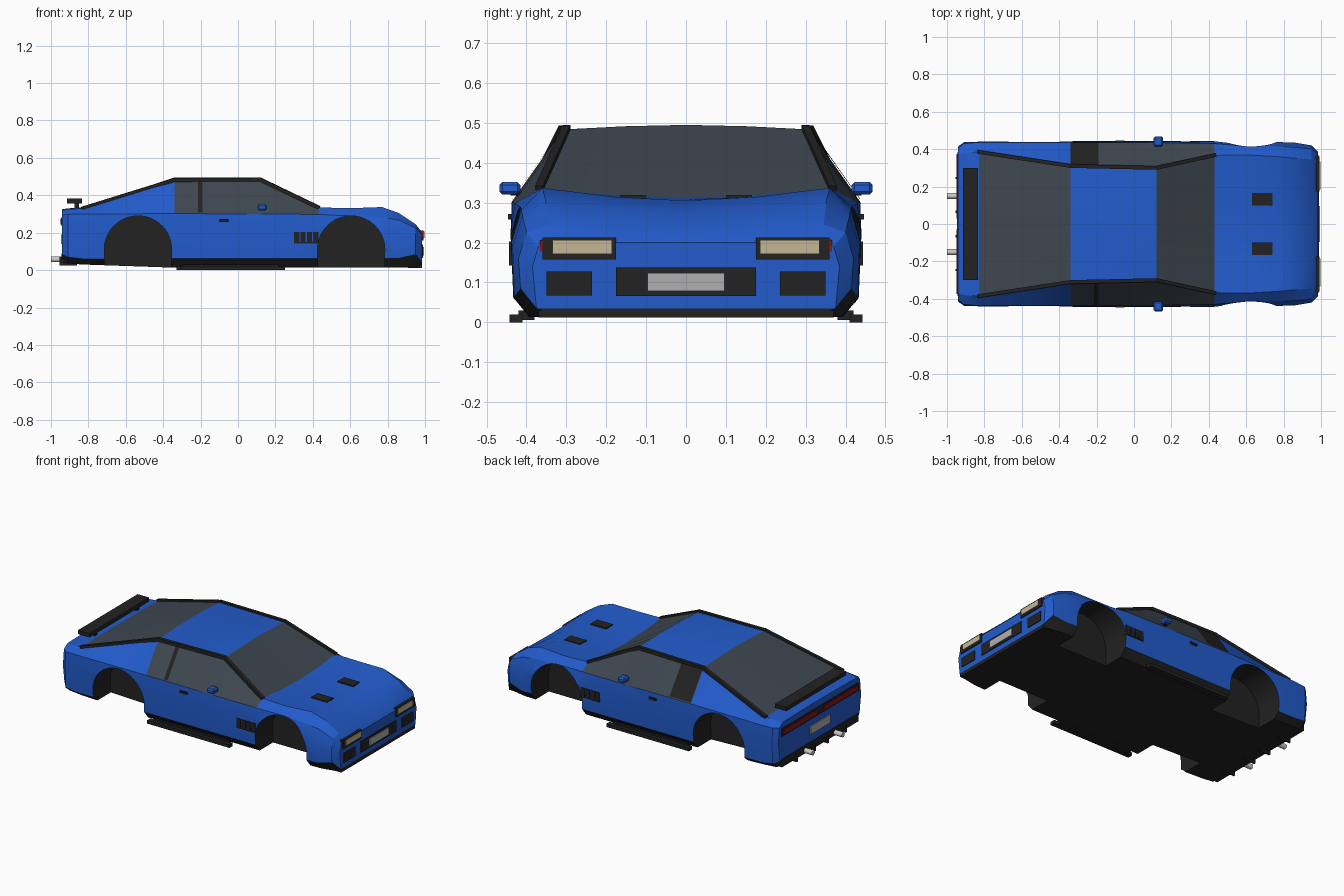
import bpy, bmesh, math
from mathutils import Vector

if "Cube" in bpy.data.objects:
    bpy.data.objects.remove(bpy.data.objects["Cube"])


def mat(name, rgb):
    m = bpy.data.materials.new(name)
    m.diffuse_color = (*rgb, 1)
    m.use_nodes = True
    m.node_tree.nodes["Principled BSDF"].inputs["Base Color"].default_value = m.diffuse_color
    return m


BLUE = mat("blue paint", (0.016, 0.105, 0.6))
BLACK = mat("black trim", (0.016, 0.016, 0.016))
GLASS = mat("tinted glass", (0.048, 0.062, 0.08))
LENS = mat("beige lens", (0.56, 0.47, 0.3))
PLATE = mat("plate grey", (0.43, 0.43, 0.43))
RED = mat("red lamp", (0.25, 0.008, 0.008))
SILVER = mat("silver", (0.6, 0.6, 0.58))


def finish(name, bm, *mats):
    bmesh.ops.recalc_face_normals(bm, faces=bm.faces)
    me = bpy.data.meshes.new(name)
    bm.to_mesh(me)
    bm.free()
    for m in mats:
        me.materials.append(m)
    ob = bpy.data.objects.new(name, me)
    bpy.context.collection.objects.link(ob)
    return ob


def add_box(bm, x, y, z):
    r = bmesh.ops.create_cube(bm, size=1)
    for v in r["verts"]:
        v.co = [a + (b - a) * (c + 0.5) for (a, b), c in zip((x, y, z), v.co)]


def box(name, m, x, y, z, mirror=False):
    bm = bmesh.new()
    add_box(bm, x, y, z)
    if mirror:
        add_box(bm, x, (-y[1], -y[0]), z)
    return finish(name, bm, m)


def activate(ob):
    bpy.ops.object.select_all(action="DESELECT")
    ob.select_set(True)
    bpy.context.view_layer.objects.active = ob


# Body stations: x, floor z, skirt y/z, belly y/z, shoulder y/z, top edge y/z, centre z
S = [
    (-0.94, .04, .40, .085, .415, .20, .405, .295, .37, .32, .325),
    (-0.91, .035, .43, .07, .437, .22, .43, .298, .38, .325, .33),
    (-0.83, .03, .433, .06, .44, .22, .437, .30, .385, .33, .335),
    (-0.34, .013, .433, .062, .44, .22, .437, .302, .31, .482, .495),
    (0.12, .013, .433, .062, .44, .22, .435, .30, .30, .484, .495),
    (0.43, .013, .433, .062, .44, .22, .43, .298, .367, .335, .312),
    (0.60, .013, .433, .062, .438, .21, .415, .29, .37, .331, .308),
    (0.77, .013, .433, .062, .438, .20, .413, .282, .36, .337, .305),
    (0.86, .013, .43, .065, .435, .19, .41, .268, .352, .305, .28),
    (0.95, .015, .415, .085, .42, .16, .40, .225, .345, .245, .235),
    (0.985, .02, .375, .035, .385, .14, .37, .19, .34, .2, .2),
]


def half(s):
    x, zf, ys, zs, yb, zb, yh, zh, ye, ze, zc = s
    return [(0, zf), (ys - .04, zf), (ys, zs), (yb, zb), (yh, zh), (ye, ze),
            (ye * .5, zc + (ze - zc) * .3), (0, zc)]


bm = bmesh.new()
rings = []
for s in S:
    h = half(s)
    pts = [(-y, z) for y, z in h] + h[6:0:-1]
    rings.append([bm.verts.new((s[0], y, z)) for y, z in pts])
for i in range(len(S) - 1):
    a, b = rings[i], rings[i + 1]
    for j in range(14):
        k = j if j < 7 else 13 - j
        n = (j + 1) % 14
        f = bm.faces.new((a[j], a[n], b[n], b[j]))
        if k < 2:
            f.material_index = 1
        elif (k == 4 and i in (3, 4)) or (k > 4 and i in (2, 4)):
            f.material_index = 2
for r in (rings[0], rings[-1]):
    for k in range(1, 7):
        vs = (r[k], r[k + 1], r[13 - k], r[14 - k]) if k < 6 else (r[6], r[7], r[8])
        bm.faces.new(vs).material_index = 1 if k == 1 else 0
body = finish("body", bm, BLUE, BLACK, GLASS)

# Wheel wells: arched cutters
for cx in (-0.535, 0.605):
    for sgn in (-1, 1):
        bm = bmesh.new()
        prof = [(cx + .18 * math.cos(t * math.pi / 24), .11 + .18 * math.sin(t * math.pi / 24))
                for t in range(25)]
        prof += [(cx - .175, -.05), (cx + .175, -.05)]
        f = bm.faces.new([bm.verts.new((x, sgn * .26, z)) for x, z in prof])
        e = bmesh.ops.extrude_face_region(bm, geom=[f])
        bmesh.ops.translate(bm, vec=(0, sgn * .3, 0),
                            verts=[v for v in e["geom"] if isinstance(v, bmesh.types.BMVert)])
        for f in bm.faces:
            f.material_index = 1
        cut = finish("well_cutter", bm, BLUE, BLACK, GLASS)
        cut.hide_render = True
        activate(body)
        mod = body.modifiers.new("well", "BOOLEAN")
        mod.operation, mod.solver, mod.object = "DIFFERENCE", "EXACT", cut
        bpy.ops.object.modifier_apply(modifier=mod.name)
        bpy.data.objects.remove(cut)
activate(body)
bpy.ops.object.shade_smooth_by_angle(angle=math.radians(22))


# Roof pillars: square bars following the cabin edge
def bar(bm, a, b, r):
    a, b = Vector(a), Vector(b)
    d = b - a
    q = d.to_track_quat("Z", "Y").to_matrix()
    c = bmesh.ops.create_cube(bm, size=1)
    for v in c["verts"]:
        v.co = (a + b) / 2 + q @ Vector((v.co.x * r, v.co.y * r, v.co.z * (d.length + r * .5)))


bm = bmesh.new()
for sgn in (-1, 1):
    edge = [(s[0], sgn * s[8], s[9]) for s in S[2:6]]
    for a, b in zip(edge, edge[1:]):
        bar(bm, a, b, .02)
finish("roof_pillars", bm, BLACK)


# Thin plates lying on the side glass
def side_point(x, t, sgn):
    a, b = next((p, q) for p, q in zip(S, S[1:]) if p[0] <= x <= q[0])
    u = (x - a[0]) / (b[0] - a[0])
    yh, zh, ye, ze = (a[k] + (b[k] - a[k]) * u for k in (6, 7, 8, 9))
    n = Vector((0, ze - zh, yh - ye)).normalized() * .004
    return (x, sgn * (yh + (ye - yh) * t + n.y), zh + (ze - zh) * t + n.z)


def side_plate(name, m, x0, x1, t0, t1, sides):
    bm = bmesh.new()
    for sgn in sides:
        c = [(x0, t0), (x1, t0), (x1, t1), (x0, t1)]
        bm.faces.new([bm.verts.new(side_point(x, t, sgn)) for x, t in c][::-sgn])
    me = bpy.data.meshes.new(name)
    bm.to_mesh(me)
    bm.free()
    me.materials.append(m)
    bpy.context.collection.objects.link(bpy.data.objects.new(name, me))


side_plate("door_pillar", BLACK, -.215, -.19, .03, 1, (-1, 1))
side_plate("left_quarter_panel", BLACK, -.34, -.215, .03, 1, (1,))

# Nose: headlights, markers, intakes, plate, splitter
box("headlight_frame", BLACK, (.95, .991), (.175, .36), (.157, .213), True)
box("headlight_lens", LENS, (.97, .996), (.185, .335), (.171, .206), True)
box("front_marker", RED, (.955, .988), (.355, .366), (.178, .207), True)
box("side_intake", BLACK, (.95, .99), (.236, .35), (.067, .127), True)
box("grille", BLACK, (.95, .99), (-.176, .176), (.066, .137))
box("front_plate", PLATE, (.97, .995), (-.097, .097), (.079, .124))
box("splitter", BLACK, (.91, .985), (-.37, .37), (.012, .03))

# Hood vents, following the hood slope
box("hood_vent", BLACK, (.63, .74), (.1, .165), (.3, .319), True)

# Side details
for i in range(4):
    x = .3 + i * .034
    box("fender_vent", BLACK, (x, x + .028), (.42, .444), (.143, .203), True)
box("fender_vent_rail", BLACK, (.3, .43), (.42, .4425), (.143, .15), True)
box("door_handle", BLACK, (-.1, -.05), (.42, .446), (.258, .272), True)
box("side_sill", BLACK, (-.33, .25), (.41, .443), (0, .02), True)
box("sill_bracket", BLACK, (-.3, .22), (.38, .42), (.006, .03), True)

# Door mirrors
box("mirror_stalk", BLACK, (.12, .14), (.40, .44), (.318, .328), True)
mirror = box("mirror", BLUE, (.105, .155), (.415, .468), (.32, .352), True)
bev = mirror.modifiers.new("bevel", "BEVEL")
bev.width, bev.segments = .008, 1

# Rear wing
box("rear_wing", BLACK, (-.915, -.835), (-.3, .3), (.357, .382))
box("wing_post", BLACK, (-.875, -.85), (.2, .22), (.32, .36), True)

# Tail: lamps, plate, diffuser and exhausts
box("tail_panel", BLACK, (-.945, -.92), (-.385, .385), (.235, .285))
box("tail_lamp", RED, (-.95, -.93), (.03, .375), (.243, .275), True)
box("rear_plate", PLATE, (-.947, -.93), (-.1, .1), (.14, .19))
box("rear_bumper", BLACK, (-.944, -.9), (-.385, .385), (.04, .09))
for y in (.06, .24):
    box("diffuser_fin", BLACK, (-.955, -.86), (y, y + .012), (.025, .07), True)
bm = bmesh.new()
for y in (-.15, .15):
    r = bmesh.ops.create_cone(bm, cap_ends=True, segments=16, radius1=.016, radius2=.016, depth=.1)
    for v in r["verts"]:
        v.co = Vector((v.co.z - .95, v.co.x + y, v.co.y + .058))
pipe = finish("exhaust", bm, SILVER)
activate(pipe)
bpy.ops.object.shade_smooth_by_angle()
